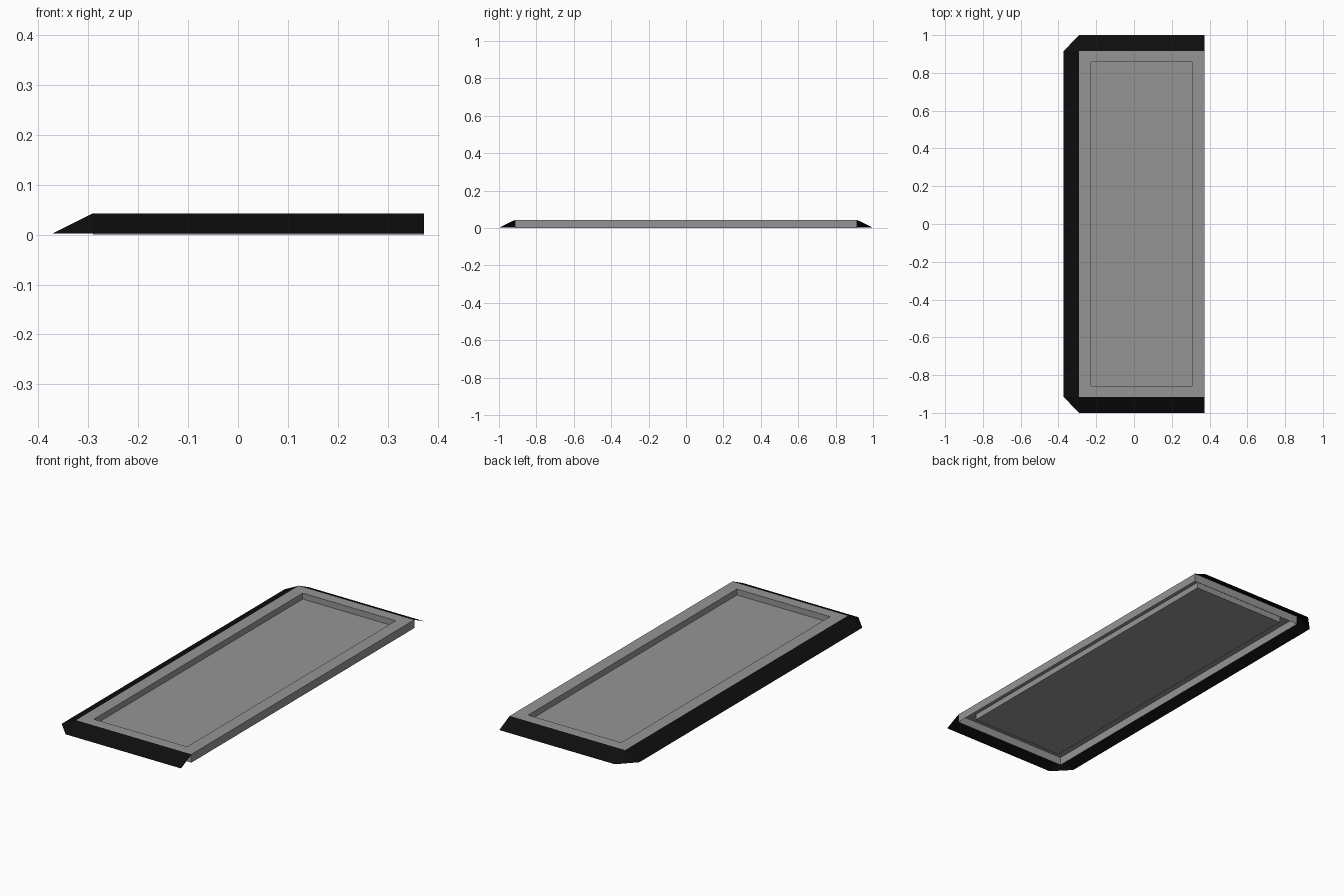
import bpy, bmesh

if "Cube" in bpy.data.objects:
    bpy.data.objects.remove(bpy.data.objects["Cube"])


def material(name, rgb):
    m = bpy.data.materials.new(name)
    m.diffuse_color = (*rgb, 1)
    m.use_nodes = True
    m.node_tree.nodes["Principled BSDF"].inputs["Base Color"].default_value = m.diffuse_color
    return m


def bridge(bm, a, b, closed=True):
    """Join two equal rows of vertices with quads."""
    n = len(a)
    for i in range(n if closed else n - 1):
        j = (i + 1) % n
        bm.faces.new((a[i], a[j], b[j], b[i]))


def finish(bm, name, mat):
    me = bpy.data.meshes.new(name)
    bm.to_mesh(me)
    bm.free()
    me.materials.append(mat)
    bpy.context.collection.objects.link(bpy.data.objects.new(name, me))


grey = material("mid_grey", (0.30, 0.30, 0.30))
black = material("black_rubber", (0.004, 0.004, 0.004))

X0, X1, Y = -0.291, 0.373, 0.915     # raised body
RX0, RX1, RY = -0.228, 0.307, 0.857  # recess
TOP, FLOOR, LIP = 0.043, 0.012, 0.002


# Hollow tray: outer wall, rim, recess wall and floor
bm = bmesh.new()


def ring(x0, x1, y, z):
    return [bm.verts.new(p) for p in
            ((x0, -y, z), (x1, -y, z), (x1, y, z), (x0, y, z))]


rings = [ring(X0, X1, Y, 0), ring(X0, X1, Y, TOP),
         ring(RX0, RX1, RY, TOP), ring(RX0, RX1, RY, FLOOR)]
for a, b in zip(rings, rings[1:]):
    bridge(bm, a, b)
bm.faces.new(rings[-1])
finish(bm, "tray", grey)

# Sloping skirt on three sides, open at the right, with cut corners
bm = bmesh.new()
upper = [bm.verts.new(p) for p in
         ((X1, Y, TOP), (X0, Y, TOP), (X0, -Y, TOP), (X1, -Y, TOP))]
lower = [bm.verts.new((x, y, LIP)) for x, y in
         ((X1, 1), (X0, 1), (-X1, Y), (-X1, -Y), (X0, -1), (X1, -1))]
for i, k in enumerate((0, 2, 4)):
    bm.faces.new((upper[i], upper[i + 1], lower[k + 1], lower[k]))
for i, k in ((1, 1), (2, 3)):
    bm.faces.new((upper[i], lower[k + 1], lower[k]))
finish(bm, "sloping_skirt", black)
